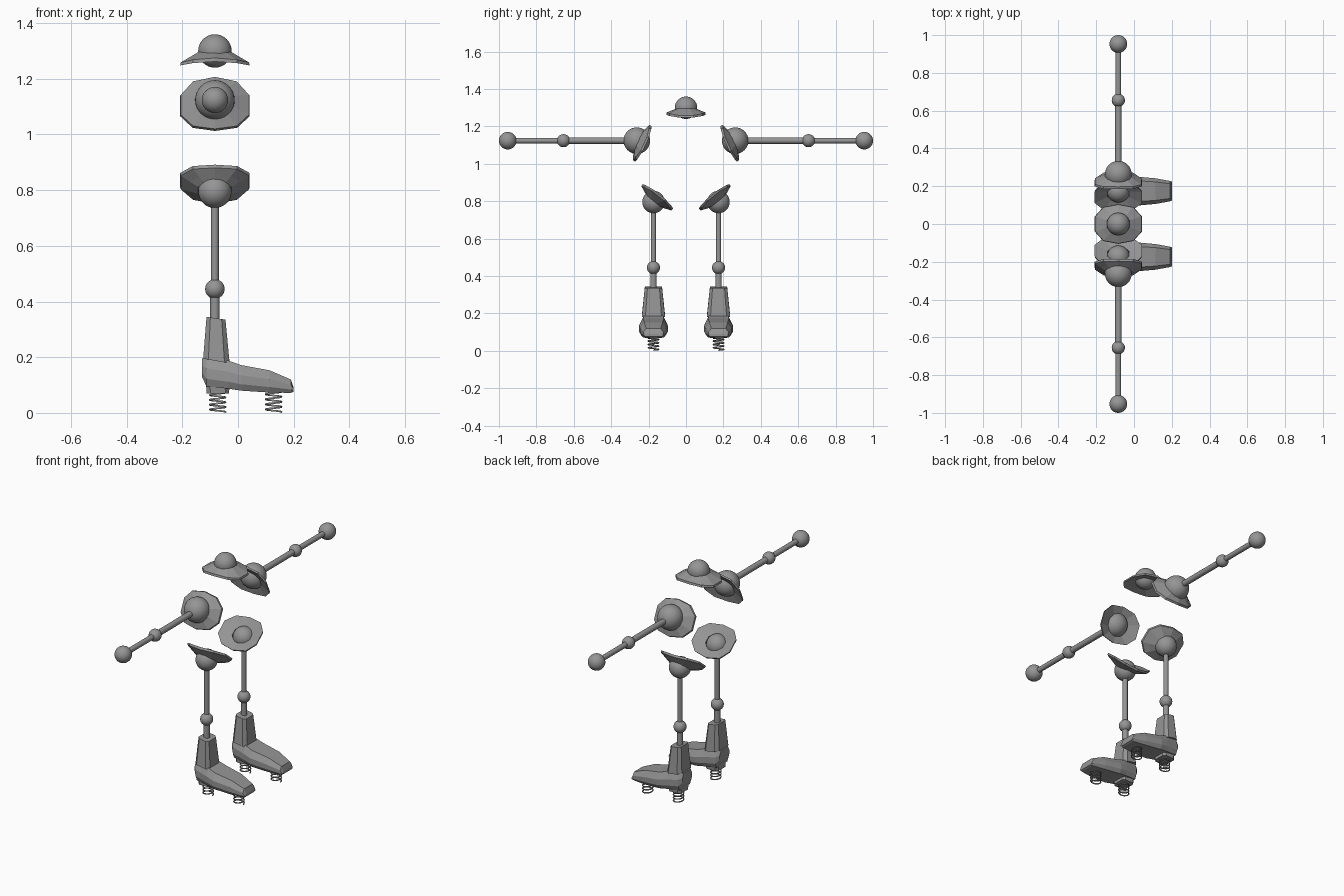
import bpy, bmesh, math
from mathutils import Vector, Matrix

cube = bpy.data.objects.get("Cube")
if cube:
    bpy.data.objects.remove(cube)

AXIS_X = -0.083

grey = bpy.data.materials.new("mid grey")
grey.use_nodes = True
colour = (0.3, 0.3, 0.3, 1)
grey.diffuse_color = colour
grey.node_tree.nodes["Principled BSDF"].inputs["Base Color"].default_value = colour


def finish(bm, name, smooth=None):
    bmesh.ops.recalc_face_normals(bm, faces=bm.faces)
    mesh = bpy.data.meshes.new(name)
    bm.to_mesh(mesh)
    bm.free()
    mesh.materials.append(grey)
    obj = bpy.data.objects.new(name, mesh)
    bpy.context.collection.objects.link(obj)
    if smooth:
        bpy.ops.object.select_all(action='DESELECT')
        obj.select_set(True)
        bpy.context.view_layer.objects.active = obj
        bpy.ops.object.shade_smooth_by_angle(angle=math.radians(smooth))
    return obj


def ball(name, pos, r):
    bm = bmesh.new()
    bmesh.ops.create_uvsphere(bm, u_segments=32, v_segments=16, radius=r,
                              matrix=Matrix.Translation(pos))
    finish(bm, name, 60)


def rod(name, a, b, r):
    a, b = Vector(a), Vector(b)
    turn = (b - a).to_track_quat('Z', 'Y').to_matrix().to_4x4()
    bm = bmesh.new()
    bmesh.ops.create_cone(bm, cap_ends=True, segments=20, radius1=r, radius2=r,
                          depth=(b - a).length,
                          matrix=Matrix.Translation((a + b) / 2) @ turn)
    finish(bm, name, 40)


def loft(name, rings, closed=False, matrix=Matrix(), smooth=None):
    """Skin a list of equal-length rings; cap the ends or join them in a loop."""
    bm = bmesh.new()
    loops = [[bm.verts.new(matrix @ Vector(p)) for p in ring] for ring in rings]
    n = len(loops[0])
    pairs = list(zip(loops, loops[1:]))
    if closed:
        pairs.append((loops[-1], loops[0]))
    else:
        bm.faces.new(loops[0])
        bm.faces.new(loops[-1])
    for lo, hi in pairs:
        for i in range(n):
            j = (i + 1) % n
            bm.faces.new((lo[i], lo[j], hi[j], hi[i]))
    return finish(bm, name, smooth)


# Rounded dish outline, one quarter mirrored into a full ring
quarter = [(0.125, 0.04), (0.08, 0.09), (0, 0.105)]
outline = (quarter + [(-x, y) for x, y in quarter[1::-1]]
           + [(-x, -y) for x, y in quarter] + [(x, -y) for x, y in quarter[1:0:-1]]
           + [(0.125, -0.04)])


def dish(name, pos, axis):
    """Drooping brim around a joint ball, opening away from the given axis."""
    def ring(scale, z, droop):
        return [(x * scale, y * scale, z - droop * (x / 0.125) ** 2) for x, y in outline]
    rings = [ring(0.48, -0.004, 0), ring(0.72, -0.014, 0.008), ring(0.98, -0.025, 0.016),
             ring(1, -0.038, 0.014), ring(0.45, -0.026, 0)]
    tilt = Matrix.Rotation(-math.atan2(axis[0], axis[1]), 4, 'X')
    loft(name, rings, closed=True, matrix=Matrix.Translation(pos) @ tilt)


def spring(name, x, y, top):
    turns, steps, r, wire, sides = 4, 20, 0.028, 0.0035, 6
    rings = []
    for i in range(turns * steps + 1):
        a = 2 * math.pi * i / steps
        z = wire + (top - wire) * i / (turns * steps)
        out = Vector((math.cos(a), math.sin(a), 0))
        mid = Vector((x, y, z)) + out * r
        rings.append([mid + out * (wire * math.cos(b)) + Vector((0, 0, wire * math.sin(b)))
                      for b in (2 * math.pi * k / sides for k in range(sides))])
    loft(name, rings, smooth=60)


def octagon(x0, x1, half, y, z0, z1):
    """Chamfered rectangle whose height slopes from z0 at x0 to z1 at x1."""
    c = 0.3 * half
    pts = [(x0, half - c), (x0 + c, half), (x1 - c, half), (x1, half - c)]
    pts += [(px, -py) for px, py in reversed(pts)]
    return [(px, y + py, z0 + (z1 - z0) * (px - x0) / (x1 - x0)) for px, py in pts]


# Head
head = (AXIS_X, 0, 1.3)
ball("head_ball", head, 0.06)
dish("head_brim", head, (0, 1))

# Foot sections: x, bottom, top, half width
foot = [(-0.13, 0.13, 0.195, 0.045), (-0.113, 0.095, 0.203, 0.06),
        (-0.035, 0.087, 0.188, 0.072), (0.01, 0.08, 0.172, 0.077),
        (0.113, 0.073, 0.153, 0.068), (0.19, 0.072, 0.12, 0.054),
        (0.2, 0.076, 0.09, 0.05)]

for side, s in (("front", -1), ("back", 1)):
    # Arm
    def arm(y):
        return (AXIS_X, s * y, 1.124)
    ball(side + "_shoulder_ball", arm(0.263), 0.071)
    dish(side + "_shoulder_dish", arm(0.263), (s * 0.91, 0.42))
    rod(side + "_upper_arm", arm(0.263), arm(0.655), 0.017)
    ball(side + "_elbow_ball", arm(0.655), 0.035)
    rod(side + "_forearm", arm(0.655), arm(0.953), 0.015)
    ball(side + "_hand_ball", arm(0.953), 0.047)

    # Leg
    y = s * 0.174
    def leg(z):
        return (AXIS_X, y, z)
    ball(side + "_hip_ball", leg(0.796), 0.06)
    dish(side + "_hip_dish", leg(0.796), (s * 0.63, -0.78))
    rod(side + "_thigh", leg(0.796), leg(0.445), 0.014)
    ball(side + "_knee_ball", leg(0.445), 0.035)
    rod(side + "_shin", leg(0.445), leg(0.3), 0.017)
    loft(side + "_ankle_shaft", [octagon(-0.125, -0.03, 0.062, y, 0.195, 0.178),
                                 octagon(-0.113, -0.045, 0.046, y, 0.345, 0.335)])

    # Foot, heel block and springs
    rings = []
    for x, lo, hi, w in foot:
        half = [(0.82 * w, lo), (w, lo + 0.25 * (hi - lo)),
                (w, lo + 0.6 * (hi - lo)), (0.72 * w, hi)]
        section = half + [(-v, z) for v, z in reversed(half)]
        rings.append([(x, y + v, z) for v, z in section])
    loft(side + "_foot", rings)
    loft(side + "_heel_block", [octagon(-0.113, -0.032, 0.045, y, 0.07, 0.07),
                                octagon(-0.115, -0.03, 0.05, y, 0.11, 0.11)])
    spring(side + "_heel_spring", -0.073, y, 0.073)
    spring(side + "_toe_spring", 0.128, y, 0.076)
